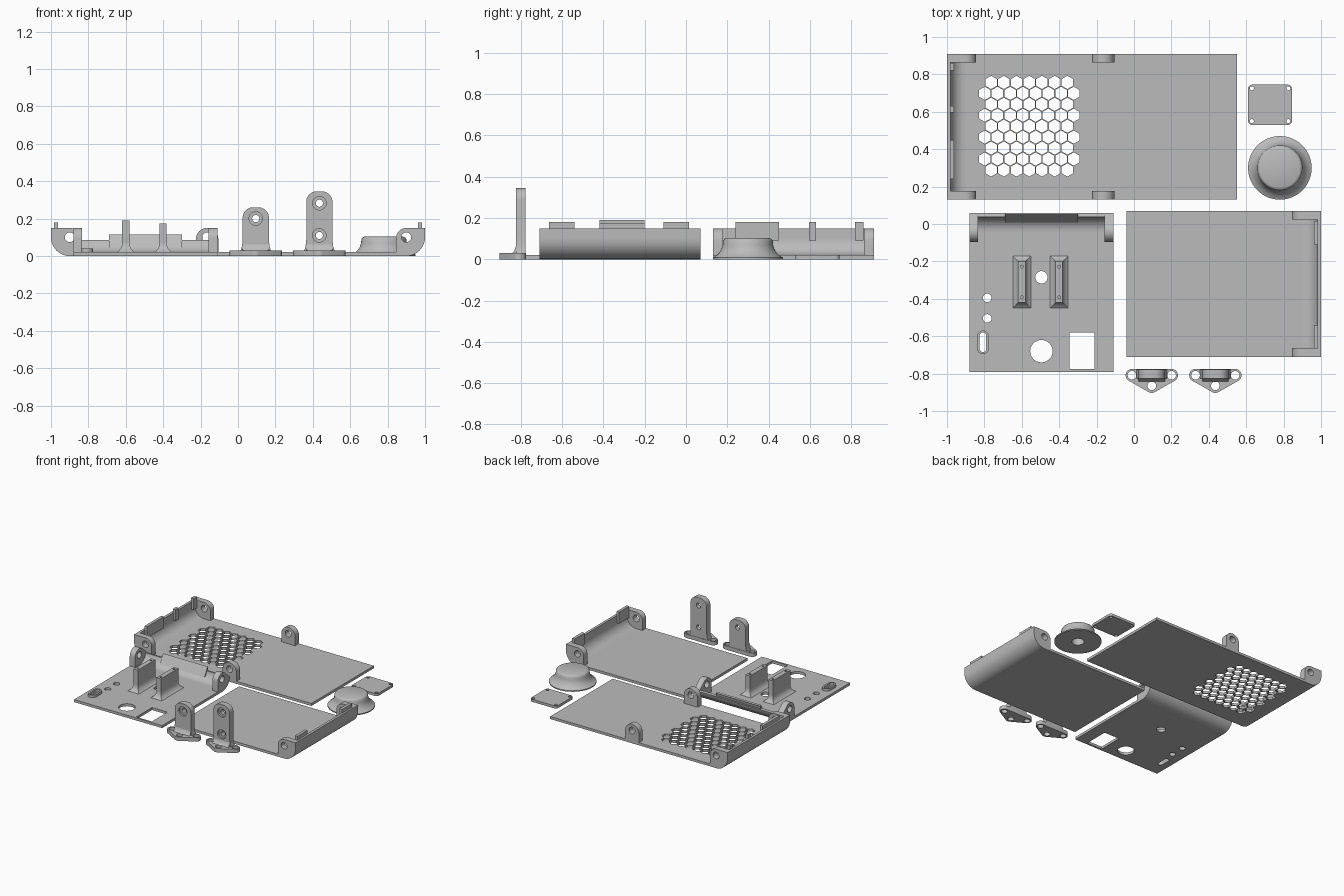
import bpy, bmesh, math
from mathutils import Matrix, Vector

if "Cube" in bpy.data.objects:
    bpy.data.objects.remove(bpy.data.objects["Cube"])

grey = bpy.data.materials.new("light_grey_plastic")
grey.diffuse_color = (0.5, 0.5, 0.5, 1)
grey.use_nodes = True
grey.node_tree.nodes["Principled BSDF"].inputs["Base Color"].default_value = grey.diffuse_color
X, Y, Z = Vector((1, 0, 0)), Vector((0, 1, 0)), Vector((0, 0, 1))
PLANES = {"XY": (X, Y, Z, Z), "XZ": (X, Z, -Y, Y), "YZ": (Y, Z, X, X)}


def finish(name, mesh, angle=35):
    bm = bmesh.new()
    bm.from_mesh(mesh)
    bmesh.ops.remove_doubles(bm, verts=bm.verts, dist=1e-5)
    bmesh.ops.recalc_face_normals(bm, faces=bm.faces)
    bm.to_mesh(mesh)
    bm.free()
    mesh.materials.clear()
    mesh.materials.append(grey)
    mesh.shade_smooth()
    mesh.set_sharp_from_angle(angle=math.radians(angle))
    ob = bpy.data.objects.new(name, mesh)
    bpy.context.collection.objects.link(ob)
    return ob


def sheet(name, loops, lo, hi, plane="XY"):
    """Flat outline with holes, extruded from lo to hi across its plane."""
    cu = bpy.data.curves.new(name + "_outline", "CURVE")
    cu.dimensions, cu.fill_mode, cu.extrude = "2D", "BOTH", (hi - lo) / 2
    for loop in loops:
        sp = cu.splines.new("POLY")
        sp.points.add(len(loop) - 1)
        for p, (a, b) in zip(sp.points, loop):
            p.co = (a, b, 0, 1)
        sp.use_cyclic_u = True
    tmp = bpy.data.objects.new(name + "_tmp", cu)
    bpy.context.collection.objects.link(tmp)
    bpy.context.view_layer.update()
    deps = bpy.context.evaluated_depsgraph_get()
    mesh = bpy.data.meshes.new_from_object(tmp.evaluated_get(deps))
    bpy.data.objects.remove(tmp)
    u, v, w, axis = PLANES[plane]
    rot = Matrix((u, v, w)).transposed().to_4x4()
    mesh.transform(Matrix.Translation(axis * (lo + hi) / 2) @ rot)
    return finish(name, mesh)


def arc(cx, cy, r, a0, a1, n=10):
    return [(cx + r * math.cos(math.radians(a0 + (a1 - a0) * i / n)),
             cy + r * math.sin(math.radians(a0 + (a1 - a0) * i / n))) for i in range(n + 1)]


def circle(cx, cy, r, n=32, start=0):
    return arc(cx, cy, r, start, start + 360, n)[:-1]


def rect(x0, x1, y0, y1):
    return [(x0, y0), (x1, y0), (x1, y1), (x0, y1)]


def rounded(x0, x1, y0, y1, r):
    return (arc(x1 - r, y1 - r, r, 0, 90) + arc(x0 + r, y1 - r, r, 90, 180)
            + arc(x0 + r, y0 + r, r, 180, 270) + arc(x1 - r, y0 + r, r, 270, 360))


# Wall and ear profiles: u runs inward from the outer edge, v is height
T, R = 0.02, 0.1


def wall_profile(high):
    if high:
        return ([(0, 0.15)] + arc(R, R, R, 180, 270) + arc(R, R, R - T, 270, 180) + [(T, 0.15)])
    return arc(R, R, R, 191, 270) + arc(R, R, R - T, 270, 191)


def ear_profile(high):
    if high:
        outer = [(0, 0.15)] + arc(R, R, R, 180, 270) + [(0.155, 0)] + arc(R, 0.095, 0.055, 0, 90)
    else:
        outer = arc(R, R, R, 191, 270) + [(0.155, 0)] + arc(R, 0.095, 0.055, 0, 130)
    return [outer, circle(R, 0.1, 0.026)]


def curved_end(name, plane, edge, sign, lo, hi, high=True):
    """Curved end wall with a pivot ear at both ends."""
    def put(loop):
        return [(edge + sign * u, v) for u, v in loop]
    e = 0.047
    sheet(name + "_wall", [put(wall_profile(high))], lo + e, hi - e, plane)
    for a, side in ((lo, "a"), (hi - e, "b")):
        sheet(f"{name}_ear_{side}", [put(l) for l in ear_profile(high)], a, a + e, plane)


# Long vented panel
hexes = []
for row in range(9):
    n = 7 + row % 2
    hexes += [circle(-0.56 + 0.068 * (i - (n - 1) / 2), 0.757 - 0.0585 * row, 0.0355, 6, 30)
              for i in range(n)]
sheet("vented_panel_floor", [rect(-0.9, 0.55, 0.13, 0.91)] + hexes, 0, T)
curved_end("vented_panel", "XZ", -1, 1, 0.13, 0.91)
for k, y in enumerate((0.13, 0.863)):
    tab = [(-0.225, 0.01), (-0.105, 0.01)] + arc(-0.165, 0.09, 0.06, 0, 180, 16)
    sheet(f"vented_panel_tab_{k}", [tab, circle(-0.165, 0.1, 0.026)], y, y + 0.047, "XZ")
for k, (a, b) in enumerate(((0.24, 0.45), (0.595, 0.63), (0.82, 0.86))):
    sheet(f"vented_panel_clip_{k}", [rect(-0.985, -0.962, a, b)], 0.09, 0.18)

# Plain panel
sheet("plain_panel_floor", [rect(-0.04, 0.9, -0.71, 0.07)], 0, T)
curved_end("plain_panel", "XZ", 1, -1, -0.71, 0.07)
for k, (a, b) in enumerate(((-0.665, -0.54), (-0.11, 0.015))):
    sheet(f"plain_panel_clip_{k}", [rect(0.962, 0.985, a, b)], 0.09, 0.18)

# Port panel with round, square and slot openings
slot = rounded(-0.825, -0.79, -0.685, -0.58, 0.017)
sheet("port_panel_floor", [
    rect(-0.88, -0.11, -0.79, -0.04), slot, rect(-0.345, -0.21, -0.775, -0.58),
    circle(-0.495, -0.285, 0.033), circle(-0.495, -0.68, 0.06),
    circle(-0.785, -0.395, 0.023), circle(-0.785, -0.505, 0.023)], 0, T)
sheet("slot_rim", [rounded(-0.84, -0.775, -0.695, -0.57, 0.032), slot], T, 0.04)
curved_end("port_panel", "YZ", 0.06, -1, -0.88, -0.11, high=False)
sheet("sloped_tongue", [[(0.008, 0.045), (0.05, 0.115), (0.058, 0.108), (0.04, 0.045)]],
      -0.69, -0.30, "YZ")


def flare(name, cx, cy, hx, hy, levels):
    """Stack of rectangles that spread out towards the base."""
    bm = bmesh.new()
    rings = [[bm.verts.new((x, y, z)) for x, y in
              rect(cx - hx - g, cx + hx + g, cy - hy - g, cy + hy + g)] for z, g in levels]
    for a, b in zip(rings, rings[1:]):
        for i in range(4):
            bm.faces.new((a[i], a[(i + 1) % 4], b[(i + 1) % 4], b[i]))
    bm.faces.new(rings[0])
    bm.faces.new(rings[-1])
    mesh = bpy.data.meshes.new(name)
    bm.to_mesh(mesh)
    bm.free()
    finish(name, mesh)


# Upright posts with flared feet
for k, (x, top) in enumerate(((-0.60, 0.19), (-0.40, 0.175))):
    holes = [circle(x, y, 0.008, 12) for y in (-0.228, -0.392)]
    sheet(f"post_{k}", [rect(x - 0.019, x + 0.019, -0.42, -0.20)] + holes, 0.07, top)
    flare(f"post_foot_{k}", x, -0.31, 0.019, 0.11,
          [(T - 0.002, 0.032), (0.028, 0.018), (0.04, 0.008), (0.055, 0.002), (0.07, 0)])

# Small cover plate with corner holes
sheet("cover_plate", [rounded(0.61, 0.845, 0.53, 0.745, 0.022)]
      + [circle(x, y, 0.011, 16) for x in (0.63, 0.825) for y in (0.55, 0.725)], 0, T)

# Turned knob with a recess underneath
profile = [(0, 0.06), (0.045, 0.06), (0.045, 0), (0.17, 0), (0.17, 0.008), (0.155, 0.016),
           (0.139, 0.032), (0.128, 0.05), (0.122, 0.07), (0.12, 0.09), (0.114, 0.099),
           (0.105, 0.103), (0, 0.103)]
bm = bmesh.new()
vs = [bm.verts.new((r, 0, z)) for r, z in profile]
edges = [bm.edges.new(p) for p in zip(vs, vs[1:])]
bmesh.ops.spin(bm, geom=vs + edges, cent=(0, 0, 0), axis=(0, 0, 1), angle=math.tau, steps=64)
bmesh.ops.translate(bm, verts=bm.verts, vec=(0.78, 0.30, 0))
bmesh.ops.dissolve_degenerate(bm, edges=bm.edges, dist=1e-5)
knob = bpy.data.meshes.new("knob")
bm.to_mesh(knob)
bm.free()
finish("knob", knob)

# Two standing brackets on three-hole feet
for name, cx, top, holes in (("short_bracket", 0.095, 0.26, (0.2,)),
                             ("tall_bracket", 0.435, 0.345, (0.282, 0.11))):
    r = 0.034
    foot = (arc(cx + 0.106, -0.809, r, -52, 90) + arc(cx - 0.106, -0.809, r, 90, 232)
            + arc(cx, -0.869, r, 240, 300))
    bolts = [circle(cx + dx, y, 0.023) for dx, y in
             ((-0.106, -0.809), (0.106, -0.809), (0, -0.865))]
    sheet(name + "_foot", [foot] + bolts, 0, 0.03)
    upright = ([(cx - 0.082, 0.028), (cx + 0.082, 0.028), (cx + 0.074, 0.05), (cx + 0.07, 0.085)]
               + arc(cx + 0.015, top - 0.055, 0.055, 0, 90)
               + arc(cx - 0.015, top - 0.055, 0.055, 90, 180)
               + [(cx - 0.07, 0.085), (cx - 0.074, 0.05)])
    sheet(name + "_front", [upright] + [circle(cx, z, 0.036) for z in holes], -0.825, -0.81, "XZ")
    sheet(name + "_back", [upright] + [circle(cx, z, 0.019) for z in holes], -0.81, -0.778, "XZ")
    sheet(name + "_fillet", [[(-0.82, 0.028), (-0.845, 0.028), (-0.832, 0.04), (-0.825, 0.062),
                              (-0.82, 0.062)]], cx - 0.07, cx + 0.07, "YZ")
